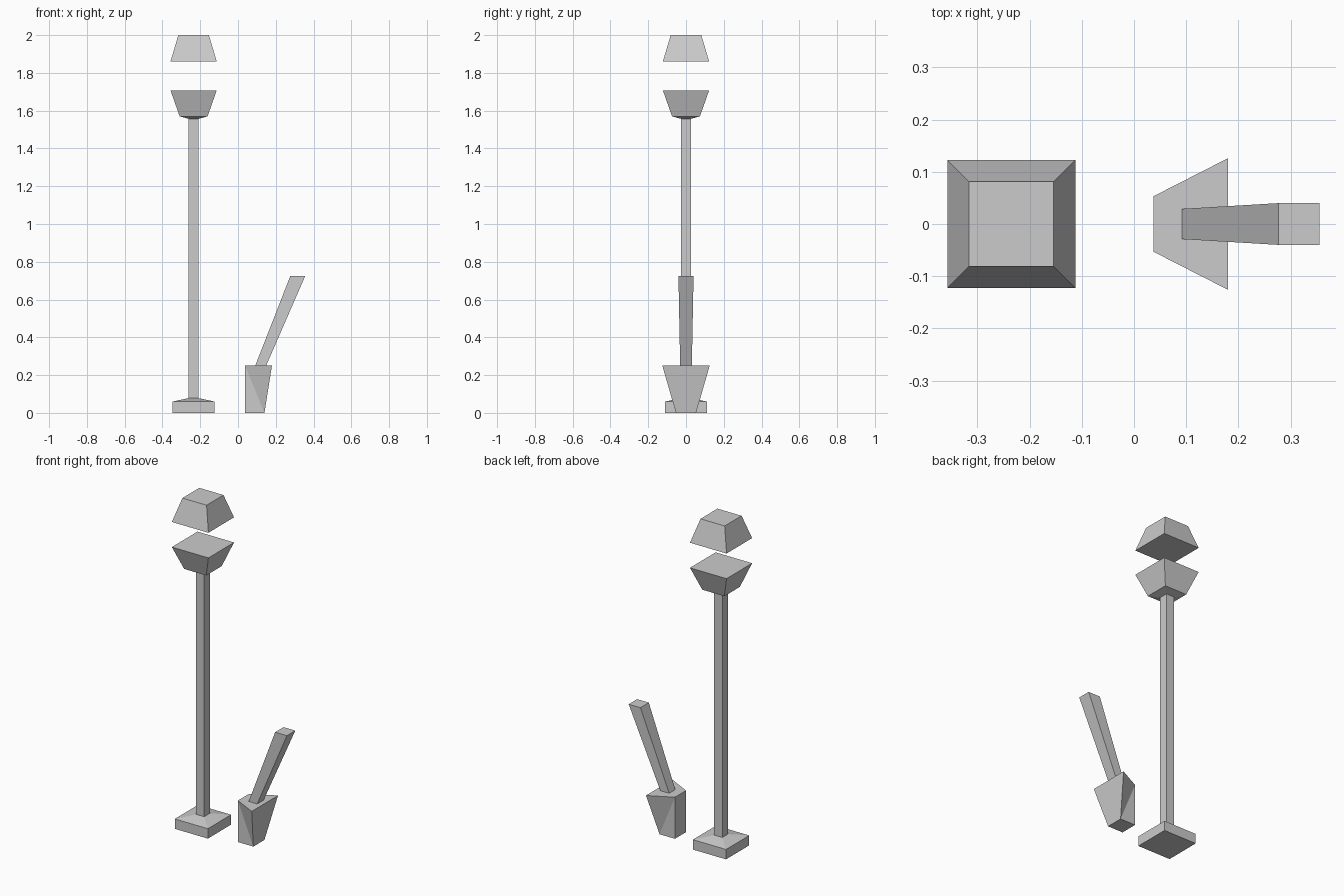
import bpy
import bmesh

if "Cube" in bpy.data.objects:
    bpy.data.objects.remove(bpy.data.objects["Cube"])


def loft(name, rings, location=(0, 0, 0)):
    """Flat-shaded four-sided loft. Ring: (z, x_min, x_max, half_y at x_min, half_y at x_max)."""
    bm = bmesh.new()
    loops = []
    for z, x0, x1, h0, h1 in rings:
        corners = ((x0, -h0), (x1, -h1), (x1, h1), (x0, h0))
        loops.append([bm.verts.new((x, y, z)) for x, y in corners])
    bm.faces.new(loops[0][::-1])
    bm.faces.new(loops[-1])
    for a, b in zip(loops, loops[1:]):
        for i in range(4):
            j = (i + 1) % 4
            quad = (a[i], a[j], b[j], b[i])
            # skewed side quads are split from the narrow top corner to the wide bottom corner
            n1 = (a[j].co - a[i].co).cross(b[i].co - a[i].co).normalized()
            if abs(n1.dot(b[j].co - a[i].co)) < 0.004:
                bm.faces.new(quad)
            elif i == 0:
                bm.faces.new((a[i], a[j], b[i]))
                bm.faces.new((a[j], b[j], b[i]))
            else:
                bm.faces.new((a[i], a[j], b[j]))
                bm.faces.new((a[i], b[j], b[i]))
    bmesh.ops.recalc_face_normals(bm, faces=bm.faces)
    mesh = bpy.data.meshes.new(name)
    bm.to_mesh(mesh)
    bm.free()
    obj = bpy.data.objects.new(name, mesh)
    obj.location = location
    bpy.context.collection.objects.link(obj)
    return obj


def square(z, half):
    return (z, -half, half, half, half)


POST_X = -0.235

# Post: foot, sloped shoulder, slim pole, flared lamp cup
post_profile = ((0, 0.111), (0.06, 0.111), (0.078, 0.027),
                (1.557, 0.027), (1.57, 0.074), (1.708, 0.1225))
loft("lamp_post", [square(z, h) for z, h in post_profile], (POST_X, 0, 0))

# Cap floating above the cup
loft("lamp_cap", [square(1.86, 0.1225), square(2.0, 0.081)], (POST_X, 0, 0))

# Wedge-shaped block beside the post, wider at the top front edge
loft("wedge_block", [(0, 0.037, 0.14, 0.053, 0.053),
                     (0.252, 0.037, 0.18, 0.053, 0.126)])

# Leaning bar rising out of the block
loft("leaning_bar", [(0.252, 0.092, 0.15, 0.029, 0.031),
                     (0.725, 0.277, 0.356, 0.04, 0.04)])
